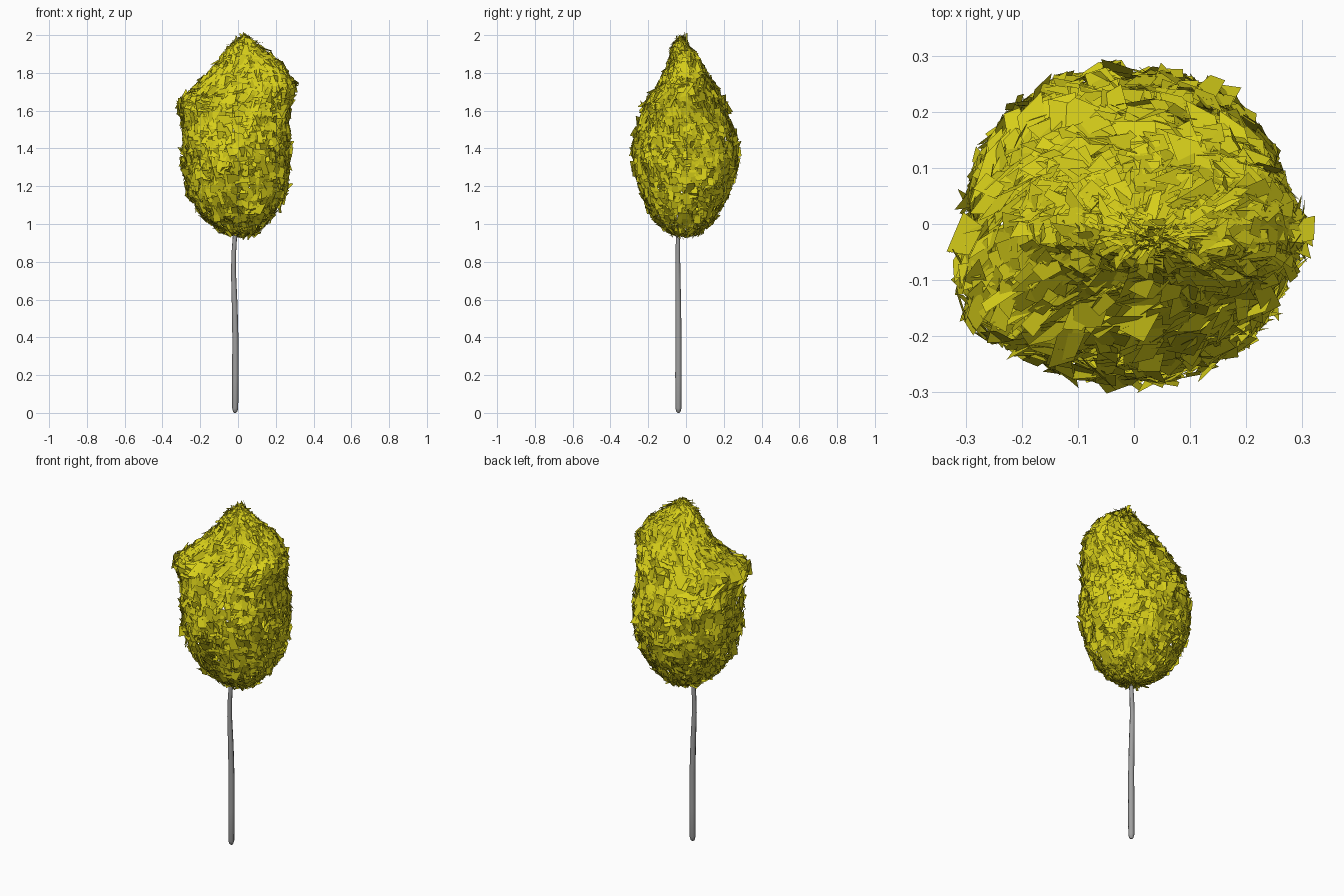
import bpy, bmesh, math, random
from mathutils import Vector

random.seed(7)
cube = bpy.data.objects.get("Cube")
if cube:
    bpy.data.objects.remove(cube)


def material(name, color):
    m = bpy.data.materials.new(name)
    m.use_nodes = True
    m.diffuse_color = color
    m.node_tree.nodes["Principled BSDF"].inputs["Base Color"].default_value = color
    return m


leaf_yellow = material("leaf yellow", (0.68, 0.62, 0.01, 1))
bark_grey = material("bark grey", (0.35, 0.35, 0.35, 1))

# Crown profile: height, x range, y range
PROFILE = [
    (0.94, 0.0, 0.04, -0.02, 0.02),
    (0.95, -0.07, 0.10, -0.08, 0.07),
    (1.03, -0.18, 0.18, -0.17, 0.15),
    (1.15, -0.26, 0.25, -0.23, 0.22),
    (1.30, -0.29, 0.27, -0.27, 0.27),
    (1.42, -0.29, 0.27, -0.28, 0.27),
    (1.53, -0.29, 0.26, -0.25, 0.24),
    (1.64, -0.31, 0.28, -0.21, 0.20),
    (1.73, -0.22, 0.30, -0.14, 0.15),
    (1.84, -0.12, 0.24, -0.09, 0.08),
    (1.93, -0.05, 0.13, -0.07, 0.02),
    (1.975, 0.0, 0.07, -0.04, -0.01),
    (1.98, 0.03, 0.04, -0.03, -0.02),
]

# Arc length along the profile, used to space the leaf rows evenly
lengths = [0.0]
for a, b in zip(PROFILE, PROFILE[1:]):
    lengths.append(lengths[-1] + math.hypot(b[0] - a[0], (b[2] - b[1] - a[2] + a[1]) / 2))


def section(t):
    d = min(max(t, 0), 1) * lengths[-1]
    i = 0
    while i < len(lengths) - 2 and d > lengths[i + 1]:
        i += 1
    f = (d - lengths[i]) / (lengths[i + 1] - lengths[i])
    return [p + (q - p) * f for p, q in zip(PROFILE[i], PROFILE[i + 1])]


def crown_point(t, angle):
    z, x0, x1, y0, y1 = section(t)
    c, s = math.cos(angle), math.sin(angle)
    power = 0.88  # slightly squared outline
    x = (x0 + x1) / 2 + (x1 - x0) / 2 * math.copysign(abs(c) ** power, c)
    y = (y0 + y1) / 2 + (y1 - y0) / 2 * math.copysign(abs(s) ** power, s)
    # The shoulders lean forward, the left-hand one in the front view most
    shoulder = math.exp(-((z - 1.66) / 0.12) ** 2)
    y -= shoulder * (0.09 if x < 0 else 0.03) * min(1, abs(x) / 0.3) ** 2
    return Vector((x, y, z))


# Crown: a shaggy shell of irregular, slightly tilted flat leaf cards
ROWS, COLUMNS = 48, 60
bm = bmesh.new()
for row in range(ROWS):
    for column in range(COLUMNS):
        t = (row + random.uniform(0, 1)) / ROWS
        angle = (column + random.uniform(0, 1)) / COLUMNS * math.tau
        step = 0.02
        up = crown_point(t + step, angle) - crown_point(t - step, angle)
        around = crown_point(t, angle + step) - crown_point(t, angle - step)
        normal = around.cross(up).normalized()
        width = around.length / (2 * step) * math.tau / COLUMNS
        up.normalize()
        around.normalize()
        tilt_up, tilt_side = random.gauss(0, 0.25), random.gauss(0, 0.3)
        up = up + normal * tilt_up + around * random.gauss(0, 0.25)
        around = around + normal * tilt_side
        grow = 1.25 if section(t)[0] > 1.55 else 1.0
        half_w = (width * 0.68 + 0.003) * grow * random.uniform(0.7, 1.3)
        half_h = 0.027 * grow * random.uniform(0.7, 1.3)
        centre = crown_point(t, angle) + normal * random.uniform(-0.01, 0.006)
        corners = []
        for sx, sy in ((-1, -1), (1, -1), (1, 1), (-1, 1)):
            corners.append(bm.verts.new(
                centre + around * sx * half_w * random.uniform(0.5, 1.2)
                + up * sy * half_h * random.uniform(0.6, 1.2)))
        bm.faces.new(corners)
mesh = bpy.data.meshes.new("crown_leaves")
bm.to_mesh(mesh)
bm.free()
mesh.materials.append(leaf_yellow)
crown = bpy.data.objects.new("crown_leaves", mesh)
bpy.context.collection.objects.link(crown)


def limb(name, points):
    """Smooth round limb from (x, y, z, radius) points, turned into a mesh."""
    curve = bpy.data.curves.new(name, "CURVE")
    curve.dimensions = "3D"
    curve.bevel_depth = 1
    curve.bevel_resolution = 2
    curve.use_fill_caps = True
    spline = curve.splines.new("POLY")
    spline.points.add(len(points) - 1)
    for p, (x, y, z, r) in zip(spline.points, points):
        p.co = (x, y, z, 1)
        p.radius = r
    obj = bpy.data.objects.new(name, curve)
    bpy.context.collection.objects.link(obj)
    curve.materials.append(bark_grey)
    bpy.ops.object.select_all(action="DESELECT")
    obj.select_set(True)
    bpy.context.view_layer.objects.active = obj
    bpy.ops.object.convert(target="MESH")
    bpy.ops.object.shade_smooth_by_angle(angle=math.radians(60))


# Trunk: slightly bent, rounded foot, tapering up inside the crown
limb("trunk", [
    (-0.015, -0.04, 0.0, 0.004), (-0.015, -0.04, 0.006, 0.011),
    (-0.015, -0.04, 0.025, 0.016), (-0.014, -0.04, 0.2, 0.017),
    (-0.014, -0.04, 0.4, 0.016), (-0.018, -0.041, 0.58, 0.015),
    (-0.024, -0.043, 0.75, 0.013), (-0.022, -0.043, 0.85, 0.012),
    (-0.014, -0.042, 0.97, 0.011), (-0.01, -0.035, 1.2, 0.009),
    (0.0, -0.03, 1.5, 0.004)])
